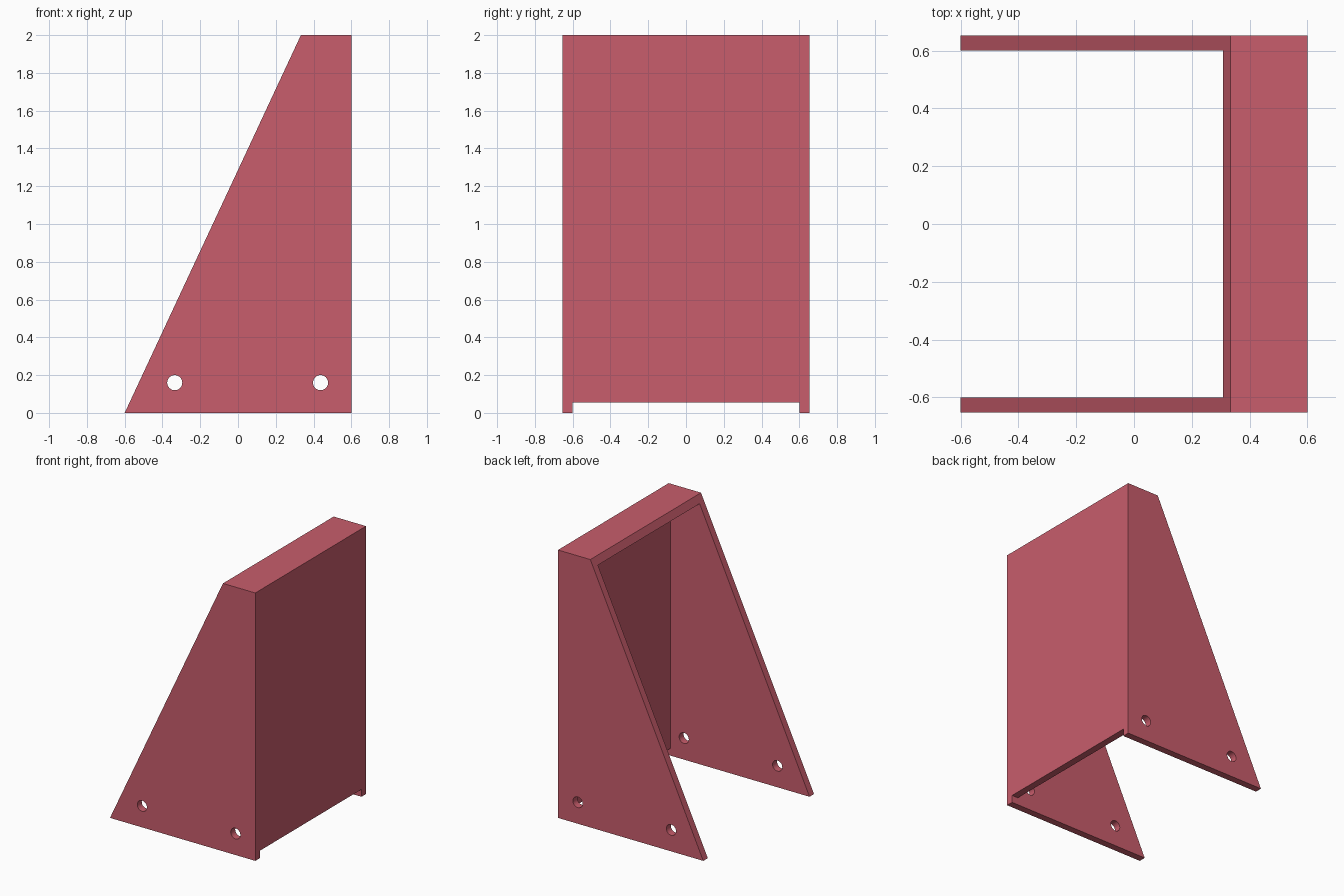
import bpy, bmesh, math
from mathutils import Matrix

if "Cube" in bpy.data.objects:
    bpy.data.objects.remove(bpy.data.objects["Cube"])

HALF_W, INNER = 0.653, 0.6   # outer and inner half widths


def link(name, bm):
    bmesh.ops.recalc_face_normals(bm, faces=bm.faces)
    mesh = bpy.data.meshes.new(name)
    bm.to_mesh(mesh)
    bm.free()
    obj = bpy.data.objects.new(name, mesh)
    bpy.context.collection.objects.link(obj)
    return obj


def prism(name, profile, half):
    """Extrude an x-z profile from y = -half to y = half."""
    bm = bmesh.new()
    face = bm.faces.new([bm.verts.new((x, -half, z)) for x, z in profile])
    res = bmesh.ops.extrude_face_region(bm, geom=[face])
    verts = [v for v in res["geom"] if isinstance(v, bmesh.types.BMVert)]
    bmesh.ops.translate(bm, verts=verts, vec=(0, 2 * half, 0))
    return link(name, bm)


def cut(target, cutter):
    cutter.hide_render = True
    cutter.hide_set(True)
    mod = target.modifiers.new(cutter.name, 'BOOLEAN')
    mod.operation = 'DIFFERENCE'
    mod.solver = 'EXACT'
    mod.object = cutter


# Bracket body: sloped side profile, full width
bracket = prism("bracket", [(-0.6, 0), (0.6, 0), (0.6, 2), (0.333, 2)], HALF_W)

# Cavity leaves two cheeks, a top plate and a raised back plate
cavity = prism("cavity_cutter", [(-1, -0.5), (1, -0.5), (1, 0.055),
                                 (0.547, 0.055), (0.547, 1.945), (-1, 1.945)], INNER)
cut(bracket, cavity)

# Bolt holes through both cheeks
for i, x in enumerate((-0.335, 0.437)):
    bm = bmesh.new()
    bmesh.ops.create_cone(bm, cap_ends=True, segments=32, radius1=0.04, radius2=0.04,
                          depth=2, matrix=Matrix.Translation((x, 0, 0.16))
                          @ Matrix.Rotation(math.pi / 2, 4, 'X'))
    cut(bracket, link(f"bolt_hole_cutter_{i + 1}", bm))

# Red paint
mat = bpy.data.materials.new("red_paint")
mat.diffuse_color = (0.58, 0.11, 0.15, 1)
mat.use_nodes = True
mat.node_tree.nodes["Principled BSDF"].inputs["Base Color"].default_value = mat.diffuse_color
bracket.data.materials.append(mat)

# Apply the cuts, remove the cutters, keep hole walls smooth
bpy.context.view_layer.objects.active = bracket
bracket.select_set(True)
for mod in list(bracket.modifiers):
    cutter = mod.object
    bpy.ops.object.modifier_apply(modifier=mod.name)
    bpy.data.objects.remove(cutter)
bpy.ops.object.shade_smooth_by_angle(angle=math.radians(20))
